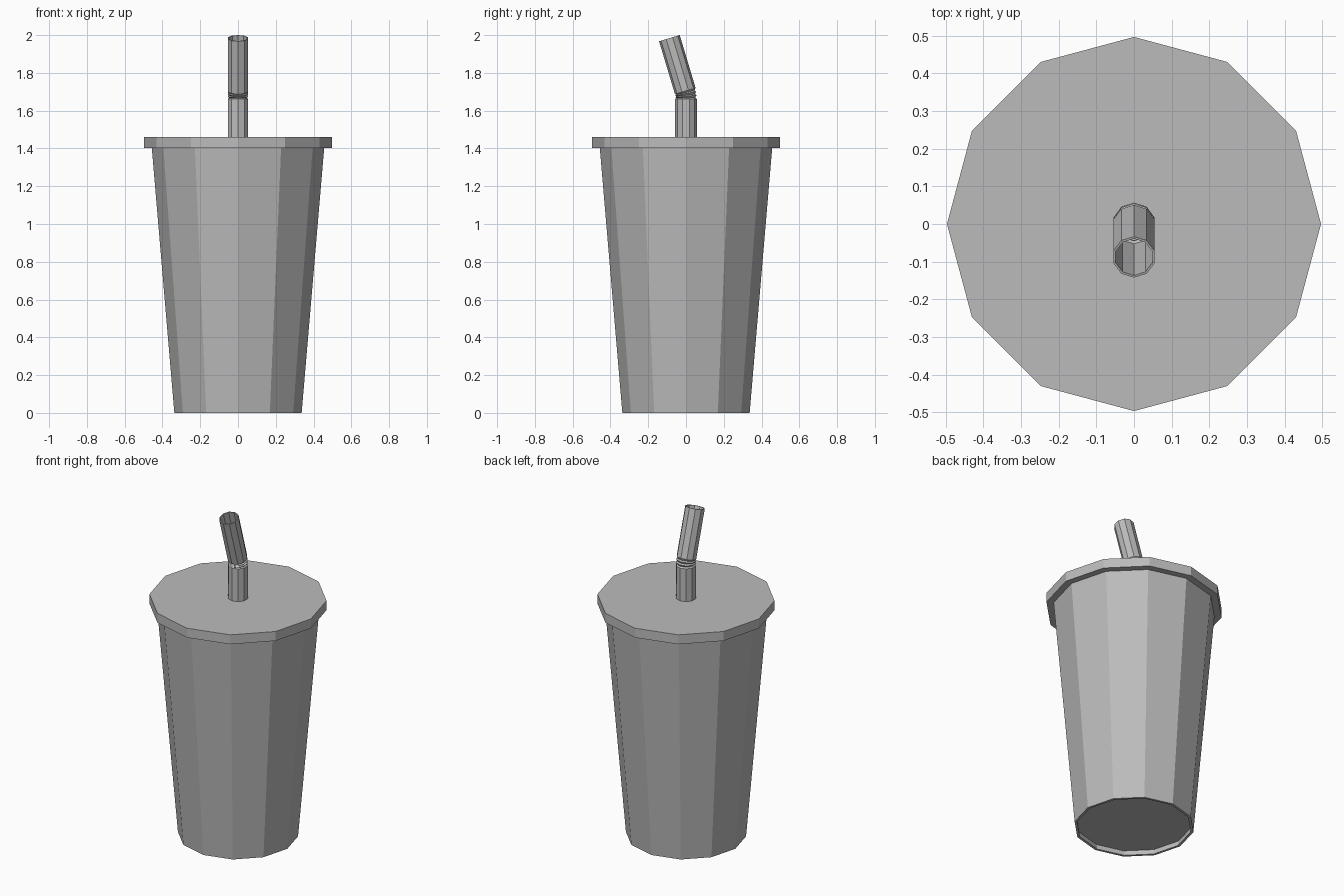
import bpy, bmesh, math
from mathutils import Vector, Matrix

old = bpy.data.objects.get("Cube")
if old:
    bpy.data.objects.remove(old, do_unlink=True)

grey = bpy.data.materials.new("plain_grey")
grey.use_nodes = True
GREY = (0.5, 0.5, 0.5, 1)
grey.diffuse_color = GREY
grey.node_tree.nodes["Principled BSDF"].inputs["Base Color"].default_value = GREY


def ring(radius, centre, sides, tilt=0.0, start=0.0):
    """Points of a polygon ring, leaning towards the front by tilt."""
    turn = Matrix.Rotation(tilt, 3, 'X')
    points = []
    for i in range(sides):
        a = start + math.tau * i / sides
        flat = Vector((radius * math.cos(a), radius * math.sin(a), 0))
        points.append(Vector(centre) + turn @ flat)
    return points


def loft(name, rings, cap_start=True, cap_end=True):
    """Flat-shaded skin through a list of rings."""
    bm = bmesh.new()
    loops = [[bm.verts.new(p) for p in r] for r in rings]
    n = len(loops[0])
    for low, high in zip(loops, loops[1:]):
        for i in range(n):
            j = (i + 1) % n
            bm.faces.new((low[i], low[j], high[j], high[i]))
    if cap_start:
        bm.faces.new(loops[0][::-1])
    if cap_end:
        bm.faces.new(loops[-1])
    bmesh.ops.recalc_face_normals(bm, faces=bm.faces)
    mesh = bpy.data.meshes.new(name)
    bm.to_mesh(mesh)
    bm.free()
    mesh.materials.append(grey)
    obj = bpy.data.objects.new(name, mesh)
    bpy.context.collection.objects.link(obj)
    return obj


# Tapered cup with a recessed base
cup_profile = [(0.325, 0.03), (0.322, 0.0), (0.337, 0.0), (0.457, 1.41)]
loft("cup", [ring(r, (0, 0, z), 12) for r, z in cup_profile])

# Overhanging flat lid
loft("lid", [ring(0.497, (0, 0, z), 12) for z in (1.402, 1.46)])

# Hollow straw: upright stem, pleated elbow, leaning tip
SIDES, R, WALL = 10, 0.057, 0.006
LEAN = math.radians(16.7)
quarter = math.pi / 2
sections = [(R, (0, 0, 1.45), 0), (R, (0, 0, 1.662), 0)]
pleats = 3
for i in range(pleats):
    for step, radius in ((0.4, R - 0.008), (1.0, R)):
        t = (i + step) / pleats
        sections.append((radius, (0, -0.004 * t * t, 1.662 + 0.042 * t), LEAN * t))
base = Vector(sections[-1][1])
tip = base + Vector((0, -math.sin(LEAN), math.cos(LEAN))) * 0.292
sections.append((R, tip, LEAN))
outer = [ring(r, c, SIDES, t, quarter) for r, c, t in sections]
inner = [ring(r - WALL, c, SIDES, t, quarter) for r, c, t in reversed(sections)]
loft("straw", outer + inner, False, False)
